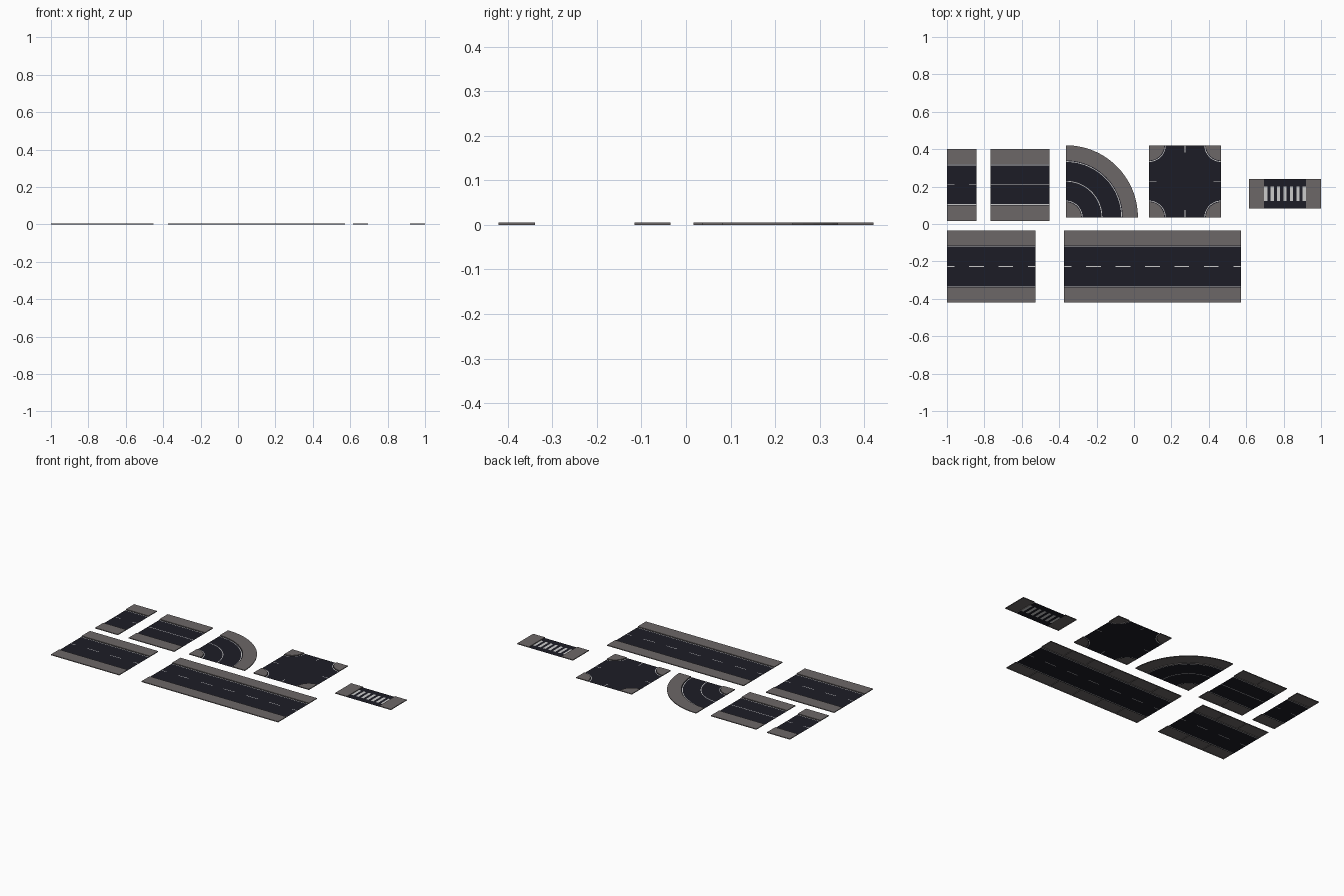
import bpy, bmesh, math

if "Cube" in bpy.data.objects:
    bpy.data.objects.remove(bpy.data.objects["Cube"])

W, S, H = 0.385, 0.081, 0.005      # tile width, sidewalk width, kerb height
T = 0.1575                         # tile length
GAP, LINE = 0.004, 0.004           # edge line offset and width
Q = math.pi / 2


def material(name, col):
    m = bpy.data.materials.new(name)
    m.diffuse_color = (*col, 1)
    m.use_nodes = True
    m.node_tree.nodes["Principled BSDF"].inputs["Base Color"].default_value = m.diffuse_color
    return m


MATS = {
    "road": material("asphalt", (0.012, 0.012, 0.019)),
    "markings": material("paint", (0.6, 0.6, 0.6)),
    "sidewalk": material("paving", (0.15, 0.135, 0.135)),
}


class Piece:
    """Collects road, markings and sidewalk faces; pos maps (u, v) to x, y."""

    def __init__(self, name, pos, loc=(0, 0)):
        self.name, self.pos, self.loc = name, pos, loc
        self.bms = {k: bmesh.new() for k in MATS}

    def poly(self, kind, pts):
        bm = self.bms[kind]
        bm.faces.new([bm.verts.new(p) for p in pts])

    def outline(self, u0, u1, v0, v1, n):
        us = [u0 + (u1 - u0) * i / n for i in range(n + 1)]
        raw = [self.pos(u, v0) for u in us] + [self.pos(u, v1) for u in reversed(us)]
        pts = []
        for p in raw:
            if not pts or math.dist(p, pts[-1]) > 1e-6:
                pts.append(p)
        if math.dist(pts[0], pts[-1]) < 1e-6:
            pts.pop()
        area = sum(a[0] * b[1] - b[0] * a[1] for a, b in zip(pts, pts[1:] + pts[:1]))
        return pts if area > 0 else pts[::-1]

    def sheet(self, kind, u0, u1, v0, v1, n=1):
        d = (u1 - u0) / n
        for i in range(n):
            o = self.outline(u0 + i * d, u0 + (i + 1) * d, v0, v1, 1)
            self.poly(kind, [(x, y, 0) for x, y in o])

    def walk(self, u0, u1, v0, v1, n=1):
        o = self.outline(u0, u1, v0, v1, n)
        self.poly("sidewalk", [(x, y, H) for x, y in o])
        for a, b in zip(o, o[1:] + o[:1]):
            self.poly("sidewalk", [(*a, 0), (*b, 0), (*b, H), (*a, H)])

    def section(self, u0, u1, n=1, dashed=False):
        """Full cross-section: sidewalk, edge line, lane, centre line and back."""
        a, b, c, m = S + GAP, S + GAP + LINE, W / 2 - LINE / 2, W / 2 + LINE / 2
        self.walk(u0, u1, 0, S, n)
        self.walk(u0, u1, W - S, W, n)
        for kind, v0, v1 in (("road", S, a), ("markings", a, b), ("road", b, c),
                             ("road", m, W - b), ("markings", W - b, W - a),
                             ("road", W - a, W - S)):
            self.sheet(kind, u0, u1, v0, v1, n)
        if dashed:
            d = (u1 - u0) / 4
            self.sheet("markings", u0, u0 + d, c, m)
            self.sheet("road", u0 + d, u1 - d, c, m)
            self.sheet("markings", u1 - d, u1, c, m)
        else:
            self.sheet("markings", u0, u1, c, m, n)

    def finish(self, mirror=False):
        for kind, bm in self.bms.items():
            me = bpy.data.meshes.new(self.name + "_" + kind)
            bm.to_mesh(me)
            bm.free()
            me.materials.append(MATS[kind])
            ob = bpy.data.objects.new(me.name, me)
            ob.location = (*self.loc, 0)
            bpy.context.collection.objects.link(ob)
            if mirror:
                md = ob.modifiers.new("mirror", "MIRROR")
                md.use_axis = (True, True, False)
                md.use_mirror_merge = False


def flat(u, v):
    return (u, v)


# Straight roads: name, corner, number of tiles, dashed centre line
for name, x, y, count, dashed in (
        ("short_road", -1, 0.017, 1, True),
        ("solid_line_road", -0.768, 0.017, 2, False),
        ("medium_road", -1, -0.42, 3, True),
        ("long_road", -0.374, -0.42, 6, True)):
    p = Piece(name, flat, (x, y))
    for i in range(count):
        p.section(i * T, (i + 1) * T, 1, dashed)
    p.finish()

# Quarter-circle bend
p = Piece("bend", lambda u, v: (v * math.cos(u), v * math.sin(u)), (-0.364, 0.036))
p.section(0, Q, 20)
p.finish()

# Crossroads: one quadrant, mirrored in x and y
h, N, w, t = W / 2, 12, LINE / 2, 0.04
p = Piece("crossroads", lambda u, v: (h - v * math.cos(u), h - v * math.sin(u)),
          (0.273, 0.036 + h))
a, b = S + GAP, S + GAP + LINE
p.walk(0, Q, 0, S, N)
p.sheet("road", 0, Q, S, a, N)
p.sheet("markings", 0, Q, a, b, N)
arc = [p.pos(Q - Q * i / N, b) for i in range(N + 1)]
fill = [(0, 0), (h - t, 0), (h - t, w), (h, w)] + arc + [(w, h), (w, h - t), (0, h - t)]
p.poly("road", [(x, y, 0) for x, y in fill])
p.poly("markings", [(h - t, 0, 0), (h, 0, 0), (h, w, 0), (h - t, w, 0)])
p.poly("markings", [(0, h - t, 0), (w, h - t, 0), (w, h, 0), (0, h, 0)])
p.finish(mirror=True)

# Pedestrian crossing with seven stripes
p = Piece("crossing", flat, (1 - W, 0.082))
p.walk(0, S, 0, T)
p.walk(W - S, W, 0, T)
lo, hi = T / 2 - 0.039, T / 2 + 0.039
p.sheet("road", S, W - S, 0, lo)
p.sheet("road", S, W - S, hi, T)
d = (W - 2 * S) / 13
for i in range(13):
    p.sheet("road" if i % 2 else "markings", S + i * d, S + (i + 1) * d, lo, hi)
p.finish()
